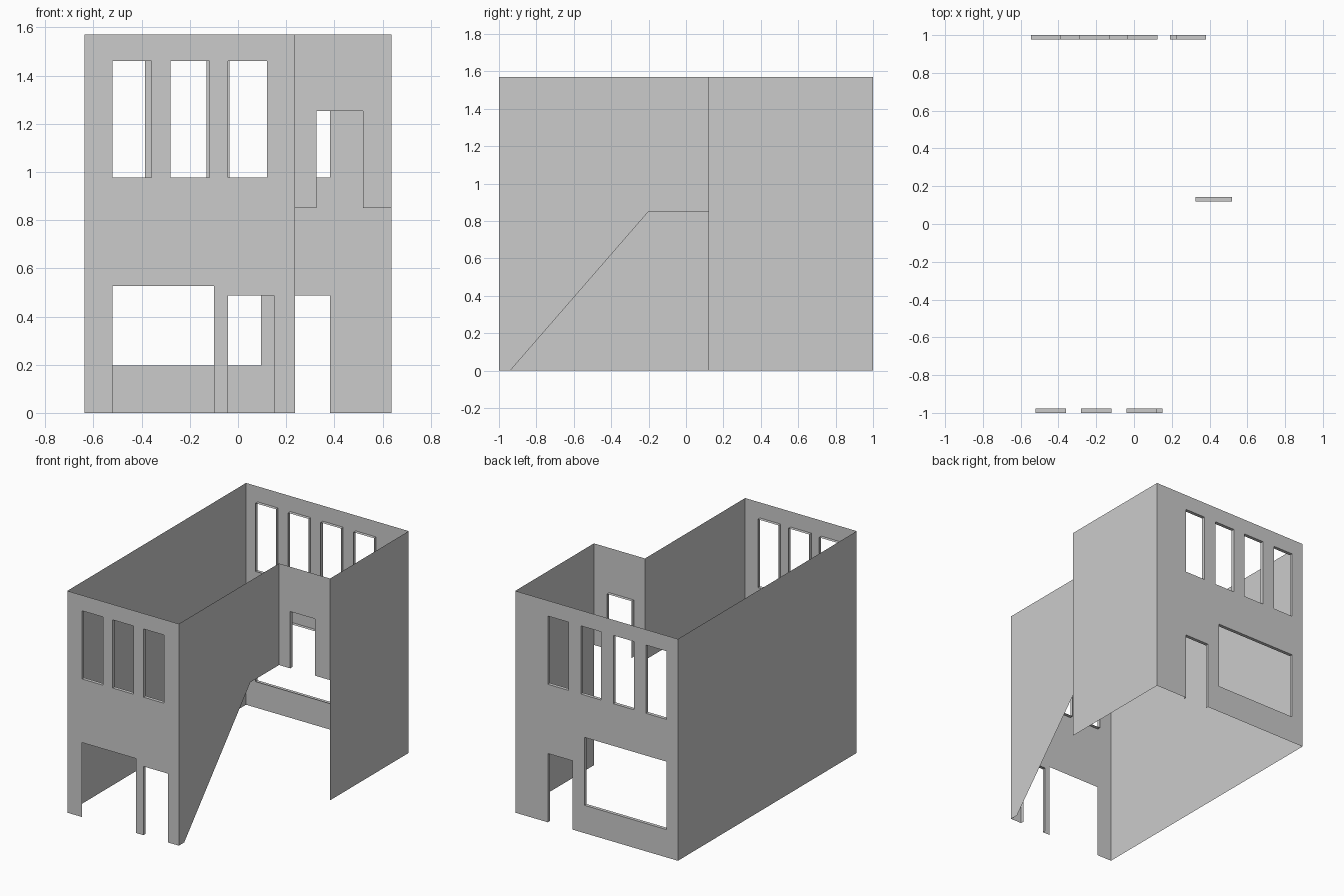
import bpy, bmesh

if "Cube" in bpy.data.objects:
    bpy.data.objects.remove(bpy.data.objects["Cube"])

H = 1.57            # wall height
W = 0.637           # half width
STEP_X, STEP_Y = 0.237, 0.12   # corner of the recess
DEPTH = 0.024       # reveal depth


def finish(name, bm):
    bmesh.ops.remove_doubles(bm, verts=bm.verts, dist=1e-5)
    mesh = bpy.data.meshes.new(name)
    bm.to_mesh(mesh)
    bm.free()
    obj = bpy.data.objects.new(name, mesh)
    bpy.context.collection.objects.link(obj)
    return obj


def face(bm, pts, flip=False):
    bm.faces.new([bm.verts.new(p) for p in (reversed(pts) if flip else pts)])


def pierced_wall(name, x0, x1, z0, y, openings):
    """Thin wall across x at depth y, with rectangular holes (x0, x1, z0, z1)."""
    bm = bmesh.new()
    xs = sorted({x0, x1, *[v for o in openings for v in o[:2]]})
    zs = sorted({z0, H, *[v for o in openings for v in o[2:]]})
    for a, b in zip(xs, xs[1:]):
        for c, d in zip(zs, zs[1:]):
            mx, mz = (a + b) / 2, (c + d) / 2
            if any(o[0] < mx < o[1] and o[2] < mz < o[3] for o in openings):
                continue
            face(bm, [(a, y, c), (b, y, c), (b, y, d), (a, y, d)], flip=y > 0.5)
    return finish(name, bm)


def reveal(name, opening, y, inward, sill=True):
    """Frame lining around an opening, running inward from the wall."""
    a, b, c, d = opening
    y2 = y + inward * DEPTH
    loop = [(a, c), (a, d), (b, d), (b, c)]
    if sill:
        loop.append((a, c))
    bm = bmesh.new()
    for (p, q), (r, s) in zip(loop, loop[1:]):
        face(bm, [(p, y, q), (r, y, s), (r, y2, s), (p, y2, q)], flip=inward > 0)
    return finish(name, bm)


def side_wall(name, x, profile, flip=False):
    """Flat wall facing +x from a (y, z) outline."""
    bm = bmesh.new()
    face(bm, [(x, y, z) for y, z in profile], flip)
    return finish(name, bm)


# front wall: three windows, garage opening, door
front_windows = [(x, x + 0.162, 0.977, 1.46) for x in (-0.521, -0.281, -0.041)]
front_door = (-0.041, 0.15, 0, 0.487)
garage = (-0.521, -0.099, 0, 0.527)
pierced_wall("front_wall", -W, STEP_X, 0, -1, front_windows + [front_door, garage])
for o in front_windows:
    reveal("front_window_reveal", o, -1, 1)
reveal("front_door_reveal", front_door, -1, 1, sill=False)

# back wall: four windows, picture window, door
back_windows = [(x, x + 0.16, 0.977, 1.46) for x in (-0.546, -0.291, -0.036, 0.222)]
picture_window = (-0.546, 0.096, 0.197, 0.678)
back_door = (0.19, 0.382, 0, 0.487)
pierced_wall("back_wall", -W, W, 0, 1, back_windows + [picture_window, back_door])
for o in back_windows + [picture_window]:
    reveal("back_window_reveal", o, 1, -1)
reveal("back_door_reveal", back_door, 1, -1, sill=False)

# recessed landing wall with its door
landing_door = (0.325, 0.518, 0.851, 1.253)
pierced_wall("landing_wall", STEP_X, W, 0.851, STEP_Y, [landing_door])
reveal("landing_door_reveal", landing_door, STEP_Y, 1, sill=False)

# side walls, the stair wall cut along the stair slope
side_wall("left_wall", -W, [(-1, 0), (1, 0), (1, H), (-1, H)], flip=True)
side_wall("right_wall", W, [(STEP_Y, 0), (1, 0), (1, H), (STEP_Y, H)])
side_wall("stair_wall", STEP_X, [(-1, 0), (-0.94, 0), (-0.2, 0.851),
                                 (STEP_Y, 0.851), (STEP_Y, H), (-1, H)])
